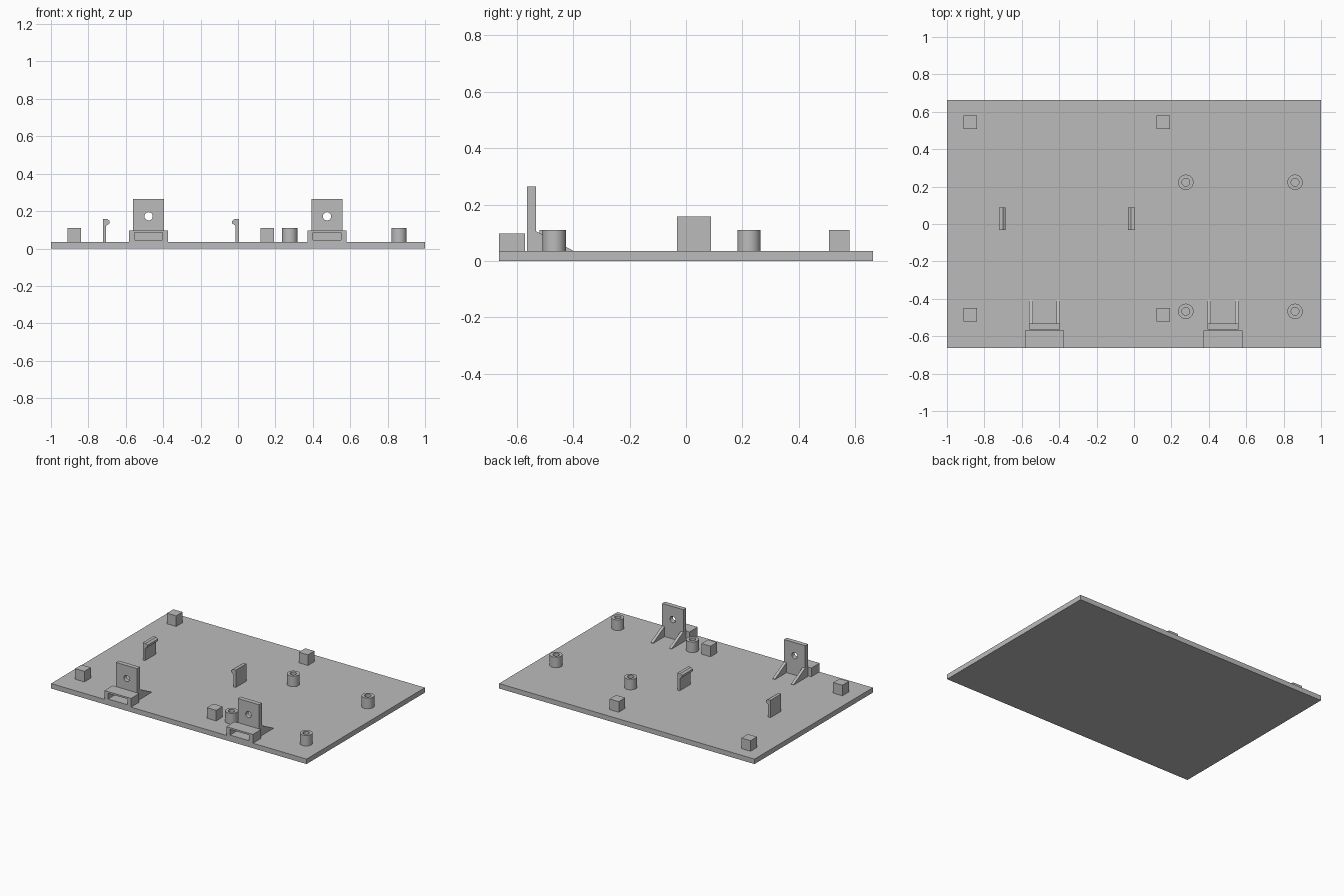
import bpy
import bmesh
from math import cos, sin, tau, radians
from mathutils import Matrix, Vector

cube = bpy.data.objects.get("Cube")
if cube:
    bpy.data.objects.remove(cube, do_unlink=True)

grey = bpy.data.materials.new("plain grey")
grey.use_nodes = True
grey.diffuse_color = (0.5, 0.5, 0.5, 1)
grey.node_tree.nodes["Principled BSDF"].inputs["Base Color"].default_value = (0.5, 0.5, 0.5, 1)

# Columns are the world directions of profile u, profile v and extrusion
AXES = {
    "x": Matrix(((0, 0, 1), (1, 0, 0), (0, 1, 0))),
    "y": Matrix(((1, 0, 0), (0, 0, 1), (0, 1, 0))),
    "z": Matrix.Identity(3),
}


def rect(u0, u1, v0, v1):
    return [(u0, v0), (u1, v0), (u1, v1), (u0, v1)]


def circle(u, v, r, n=32):
    return [(u + r * cos(tau * i / n), v + r * sin(tau * i / n)) for i in range(n)]


def prism(name, axis, start, end, outline, hole=None):
    """Extrude an outline, optionally with a hole, along one axis."""
    bm = bmesh.new()
    edges = []
    for loop in filter(None, (outline, hole)):
        verts = [bm.verts.new((u, v, start)) for u, v in loop]
        edges += [bm.edges.new((a, b)) for a, b in zip(verts, verts[1:] + verts[:1])]
    if hole:
        bmesh.ops.triangle_fill(bm, edges=edges, use_beauty=True, normal=(0, 0, 1))
    else:
        bm.faces.new(verts)
    new = bmesh.ops.extrude_face_region(bm, geom=bm.faces[:], use_keep_orig=True)["geom"]
    top = [g for g in new if isinstance(g, bmesh.types.BMVert)]
    bmesh.ops.translate(bm, verts=top, vec=Vector((0, 0, end - start)))
    bm.transform(AXES[axis].to_4x4())
    bmesh.ops.recalc_face_normals(bm, faces=bm.faces[:])
    mesh = bpy.data.meshes.new(name)
    bm.to_mesh(mesh)
    bm.free()
    mesh.materials.append(grey)
    obj = bpy.data.objects.new(name, mesh)
    bpy.context.collection.objects.link(obj)
    bpy.ops.object.select_all(action="DESELECT")
    obj.select_set(True)
    bpy.context.view_layer.objects.active = obj
    bpy.ops.object.shade_smooth_by_angle(angle=radians(30))
    return obj


TOP = 0.035      # upper face of the base plate
POST = 0.11      # top of blocks and standoffs
BOARD_X = -0.359  # middle of the area between the clips

# Base plate
prism("base_plate", "z", 0, TOP, rect(-1, 1, -0.662, 0.662))

# Square support blocks and snap clips, mirrored about the board area
for side, label in ((-1, "right"), (1, "left")):
    x = BOARD_X + side * 0.516
    for y, end in ((-0.484, "front"), (0.543, "back")):
        prism(f"support_block_{end}_{label}", "z", TOP, POST,
              rect(x - 0.036, x + 0.036, y - 0.036, y + 0.036))
    hook = [(0.364, TOP), (0.364, 0.158), (0.342, 0.158), (0.328, 0.148),
            (0.328, 0.134), (0.346, 0.122), (0.346, TOP)]
    prism(f"snap_clip_{label}", "y", -0.032, 0.088,
          [(BOARD_X + side * u, v) for u, v in hook])

# Round hollow standoffs
for x, label in ((0.277, "right"), (0.861, "left")):
    for y, end in ((-0.467, "front"), (0.223, "back")):
        prism(f"standoff_{end}_{label}", "z", TOP, POST,
              circle(x, y, 0.041), circle(x, y, 0.021))

# Connector sockets with drilled upright tabs and their gussets
for x, label in ((-0.478, "right"), (0.476, "left")):
    prism(f"socket_frame_{label}", "y", -0.662, -0.57,
          rect(x - 0.104, x + 0.104, TOP, 0.097),
          rect(x - 0.075, x + 0.075, 0.045, 0.085))
    prism(f"upright_tab_{label}", "y", -0.563, -0.531,
          rect(x - 0.083, x + 0.083, TOP, 0.264), circle(x, 0.172, 0.022))
    for u, edge in ((x - 0.083, "outer"), (x + 0.063, "inner")):
        prism(f"gusset_{edge}_{label}", "x", u, u + 0.02,
              [(-0.531, TOP), (-0.403, TOP), (-0.403, 0.038), (-0.531, 0.105)])
